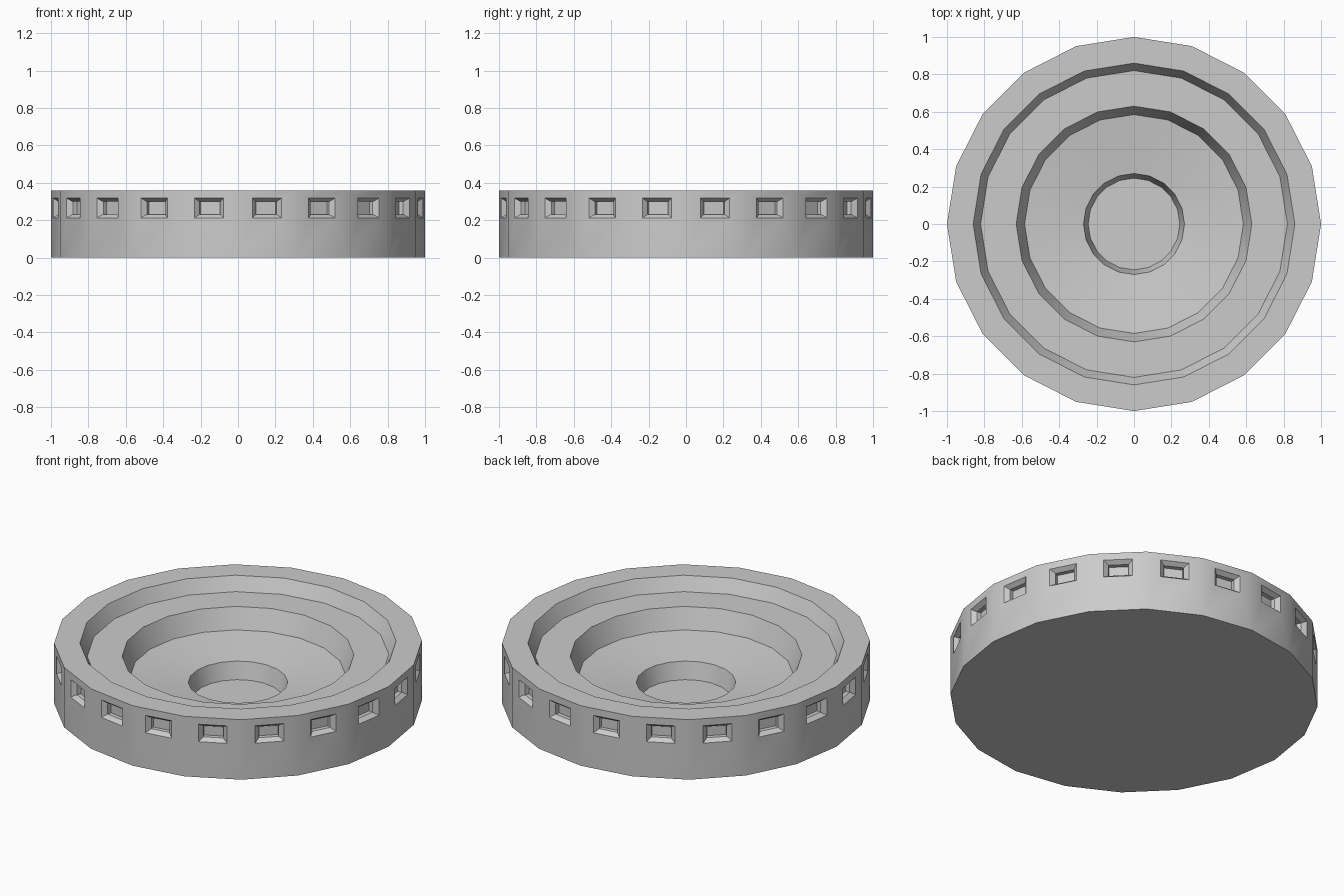
import bpy, bmesh
from math import cos, sin, pi
from mathutils import Vector

if "Cube" in bpy.data.objects:
    bpy.data.objects.remove(bpy.data.objects["Cube"])

SIDES = 20
# (radius, height) from the outer base edge, over the rim, down to the dish floor
PROFILE = [(1.0, 0.0), (1.0, 0.36), (0.86, 0.36), (0.82, 0.28), (0.63, 0.28),
           (0.585, 0.16), (0.27, 0.12), (0.245, 0.02)]

bm = bmesh.new()
rings = []
for r, z in PROFILE:
    rings.append([bm.verts.new((r * cos(2 * pi * i / SIDES), r * sin(2 * pi * i / SIDES), z))
                  for i in range(SIDES)])


def bridge(a, b):
    for i in range(len(a)):
        j = (i + 1) % len(a)
        bm.faces.new((a[i], a[j], b[j], b[i]))


# stepped dish: rim, ledge, sloping bowl, centre well, underside
for a, b in zip(rings[1:], rings[2:]):
    bridge(a, b)
bm.faces.new(rings[-1])
bm.faces.new(rings[0][::-1])

# outer wall: one bevelled, recessed window in each facet
# (half width, low z, high z, depth)
WINDOW = [(0.079, 0.213, 0.318, 0.0), (0.055, 0.232, 0.299, 0.025),
          (0.055, 0.232, 0.299, 0.05)]
for i in range(SIDES):
    j = (i + 1) % SIDES
    angle = 2 * pi * (i + 0.5) / SIDES
    normal = Vector((cos(angle), sin(angle), 0))
    side = Vector((-sin(angle), cos(angle), 0))
    loop = [rings[0][i], rings[0][j], rings[1][j], rings[1][i]]
    for half, low, high, depth in WINDOW:
        base = normal * (cos(pi / SIDES) - depth)
        inner = [bm.verts.new(base + side * s * half + Vector((0, 0, z)))
                 for s, z in ((-1, low), (1, low), (1, high), (-1, high))]
        bridge(loop, inner)
        loop = inner
    bm.faces.new(loop)

bmesh.ops.recalc_face_normals(bm, faces=bm.faces)
mesh = bpy.data.meshes.new("round_dish")
bm.to_mesh(mesh)
bm.free()
dish = bpy.data.objects.new("round_dish", mesh)
bpy.context.collection.objects.link(dish)

# smooth curved walls, sharp steps
bpy.context.view_layer.objects.active = dish
dish.select_set(True)
bpy.ops.object.shade_smooth_by_angle(angle=pi / 6)
